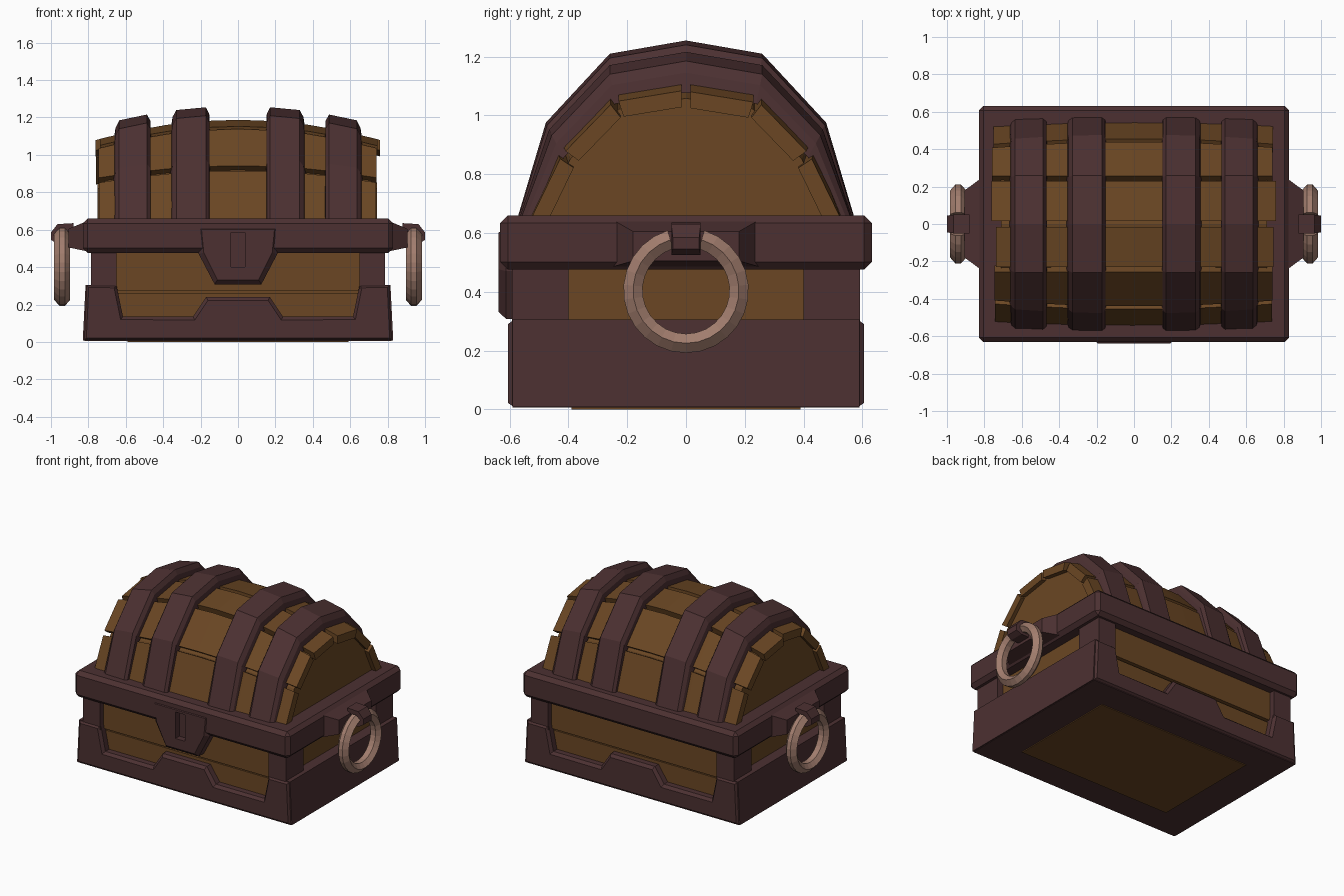
import bpy, bmesh, math, random
from mathutils import Vector

if "Cube" in bpy.data.objects:
    bpy.data.objects.remove(bpy.data.objects["Cube"])

random.seed(4)


def material(name, rgb):
    m = bpy.data.materials.new(name)
    m.diffuse_color = (*rgb, 1)
    m.use_nodes = True
    m.node_tree.nodes["Principled BSDF"].inputs["Base Color"].default_value = m.diffuse_color
    return m


WOOD = material("brown wood", (0.145, 0.062, 0.017))
METAL = material("dark maroon metal", (0.072, 0.030, 0.031))
RING = material("pale copper", (0.36, 0.205, 0.155))


def finish(bm, name, mat):
    bmesh.ops.recalc_face_normals(bm, faces=bm.faces)
    me = bpy.data.meshes.new(name)
    bm.to_mesh(me)
    bm.free()
    me.materials.append(mat)
    ob = bpy.data.objects.new(name, me)
    bpy.context.collection.objects.link(ob)
    return ob


def loft(name, rings, mat, closed=False):
    """Skin a list of equal point loops, capped unless closed."""
    bm = bmesh.new()
    rows = [[bm.verts.new(p) for p in r] for r in rings]
    n = len(rows[0])
    for a, b in zip(rows, rows[1:] + ([rows[0]] if closed else [])):
        for i in range(n):
            j = (i + 1) % n
            bm.faces.new((a[i], a[j], b[j], b[i]))
    if not closed:
        bm.faces.new(rows[0])
        bm.faces.new(rows[-1])
    return finish(bm, name, mat)


def rect(y, z0, z1, x):
    return [(x, -y, z0), (x, y, z0), (x, y, z1), (x, -y, z1)]


def box(name, x, y, z, mat, bevel=0.0):
    bm = bmesh.new()
    bmesh.ops.create_cube(bm, size=1)
    for v in bm.verts:
        v.co = [r[0] + (c + 0.5) * (r[1] - r[0]) for c, r in zip(v.co, (x, y, z))]
    if bevel:
        bmesh.ops.bevel(bm, geom=bm.edges[:], offset=bevel, segments=1, affect='EDGES')
    return finish(bm, name, mat)


def plate(name, half, y_back, y_front, inset, depth, mat):
    """Outline mirrored in x, extruded along y with a chamfered front."""
    pts = half + [(-x, z) for x, z in reversed(half)]
    bm = bmesh.new()
    front = bm.faces.new([bm.verts.new((x, y_front, z)) for x, z in pts])
    front.normal_update()
    ext = bmesh.ops.extrude_face_region(bm, geom=[front], use_keep_orig=True)
    for v in [g for g in ext["geom"] if isinstance(g, bmesh.types.BMVert)]:
        v.co.y = y_back
    bmesh.ops.recalc_face_normals(bm, faces=bm.faces)
    face = max(bm.faces, key=lambda f: abs(f.calc_center_median().y))
    bmesh.ops.inset_individual(bm, faces=[face], thickness=inset, depth=depth)
    return finish(bm, name, mat)


# Lower chest: wooden core, planks on front and back, floor panel
box("chest_core", (-0.74, 0.74), (-0.52, 0.52), (0.03, 0.55), WOOD)
box("floor_panel", (-0.59, 0.59), (-0.39, 0.39), (0.0, 0.05), WOOD)
for s in (-1, 1):
    side = "front" if s < 0 else "back"
    box(side + "_upper_plank", (-0.68, 0.68), sorted((s * 0.5, s * 0.555)), (0.275, 0.5), WOOD)
    box(side + "_lower_plank", (-0.68, 0.68), sorted((s * 0.5, s * 0.545)), (0.06, 0.262), WOOD)
    # Base frame with raised centre
    frame = [(0.825, 0.008), (0.812, 0.305), (0.65, 0.305), (0.615, 0.135), (0.24, 0.135), (0.17, 0.24)]
    plate(side + "_base_frame", frame, s * 0.52, s * 0.585, 0.02, 0.02, METAL)
    # Side walls of the base
    lean = [(0.73, 0.008), (0.83, 0.008), (0.815, 0.305), (0.73, 0.305)]
    loft("base_side", [[(s * x, y, z) for x, z in lean] for y in (-0.59, 0.59)], METAL)
    # Bottom border around the floor panel
    box("bottom_border_long", (-0.82, 0.82), sorted((s * 0.39, s * 0.59)), (0.006, 0.06), METAL)
    box("bottom_border_short", sorted((s * 0.59, s * 0.82)), (-0.4, 0.4), (0.006, 0.06), METAL)
    for t in (-1, 1):
        box("corner_post", sorted((s * 0.65, s * 0.785)), sorted((t * 0.4, t * 0.592)),
            (0.25, 0.5), METAL)

# Rim band
box("rim", (-0.83, 0.83), (-0.632, 0.632), (0.475, 0.66), METAL, 0.026)

# Lock plate with a keyhole frame standing around a slot
plate("lock_plate", [(0.125, 0.308), (0.21, 0.47), (0.215, 0.62)], -0.54, -0.612, 0.028, 0.026, METAL)
lock = bpy.data.objects["lock_plate"]
bm = bmesh.new()
bm.from_mesh(lock.data)
slot_cutter = box("slot_cutter", (-0.037, 0.037), (-0.7, -0.595), (0.40, 0.585), METAL)
slot_cutter.hide_render = True
slot_cutter.hide_viewport = True
bm.free()
for target in ("lock_plate", "rim"):
    cut = bpy.data.objects[target].modifiers.new("slot", 'BOOLEAN')
    cut.operation = 'DIFFERENCE'
    cut.solver = 'EXACT'
    cut.object = slot_cutter

# Handles: mount, peg and open ring on each side
for s in (-1, 1):
    loft("handle_mount", [rect(0.25, 0.485, 0.645, s * 0.81), rect(0.18, 0.505, 0.605, s * 0.905)], METAL)
    loft("handle_peg", [rect(0.05, 0.525, 0.635, s * 0.88), rect(0.05, 0.525, 0.63, s * 0.965),
                        rect(0.045, 0.545, 0.585, s * 1.0)], METAL)
    section = [(0.213, -0.014), (0.213, 0.014), (0.18, 0.043), (0.148, 0.02), (0.148, -0.02), (0.18, -0.043)]
    rings = []
    for i in range(25):
        a = math.radians(17 + 326 * i / 24)
        rings.append([(s * 0.94 + x, r * math.sin(a), 0.405 + r * math.cos(a)) for r, x in section])
    loft("ring_handle", rings, RING)

# Barrel lid: half section at the middle and at the ends (y, z)
MID = [(0.555, 0.62), (0.45, 0.93), (0.245, 1.15), (0.0, 1.19)]
END = [(0.54, 0.62), (0.42, 0.865), (0.245, 1.045), (0.0, 1.085)]
OUT = [(0.4, 0.0), (0.4, 0.7), (0.2, 0.93), (0.0, 1.0)]


def mirrored(half):
    return [(-y, z) for y, z in half] + list(reversed(half[:-1]))


def section_at(x):
    t = (x / 0.75) ** 2
    return [Vector(m).lerp(Vector(e), t) for m, e in zip(mirrored(MID), mirrored(END))]


OUTWARD = [Vector(o) for o in mirrored(OUT)]

# Solid lid core behind the planks
core = []
for i in range(9):
    x = -0.71 + 1.42 * i / 8
    core.append([(x, p.x * 0.93, 0.62 + (p.y - 0.62) * 0.92) for p in section_at(x)])
loft("lid_core", core, WOOD)

# Six bowed planks with gaps between them
for k in range(6):
    left, right = -random.uniform(0.735, 0.765), random.uniform(0.735, 0.765)
    rings = []
    for i in range(9):
        x = left + (right - left) * i / 8
        p, q = section_at(x)[k:k + 2]
        d = (q - p).normalized()
        n = Vector((-d.y, d.x)) * 0.055
        p, q = p + d * 0.016, q - d * 0.016
        rings.append([(x, v.x, v.y) for v in (p, q, q - n - d * 0.008, p - n + d * 0.008)])
    loft("lid_plank", rings, WOOD)

# Four chamfered straps following the lid
for s in (-1, 1):
    for name, a, b in (("inner_strap", 0.15, 0.36), ("outer_strap", 0.465, 0.665)):
        profile = [(a, -0.03), (a + 0.004, 0.035), (a + 0.022, 0.07),
                   (b - 0.03, 0.07), (b - 0.01, 0.035), (b, -0.03)]
        rings = []
        for k in range(7):
            ring = []
            for x, h in profile:
                v = section_at(x)[k] + OUTWARD[k] * h
                ring.append((s * x, v.x, v.y))
            rings.append(ring)
        loft(name, rings, METAL)
